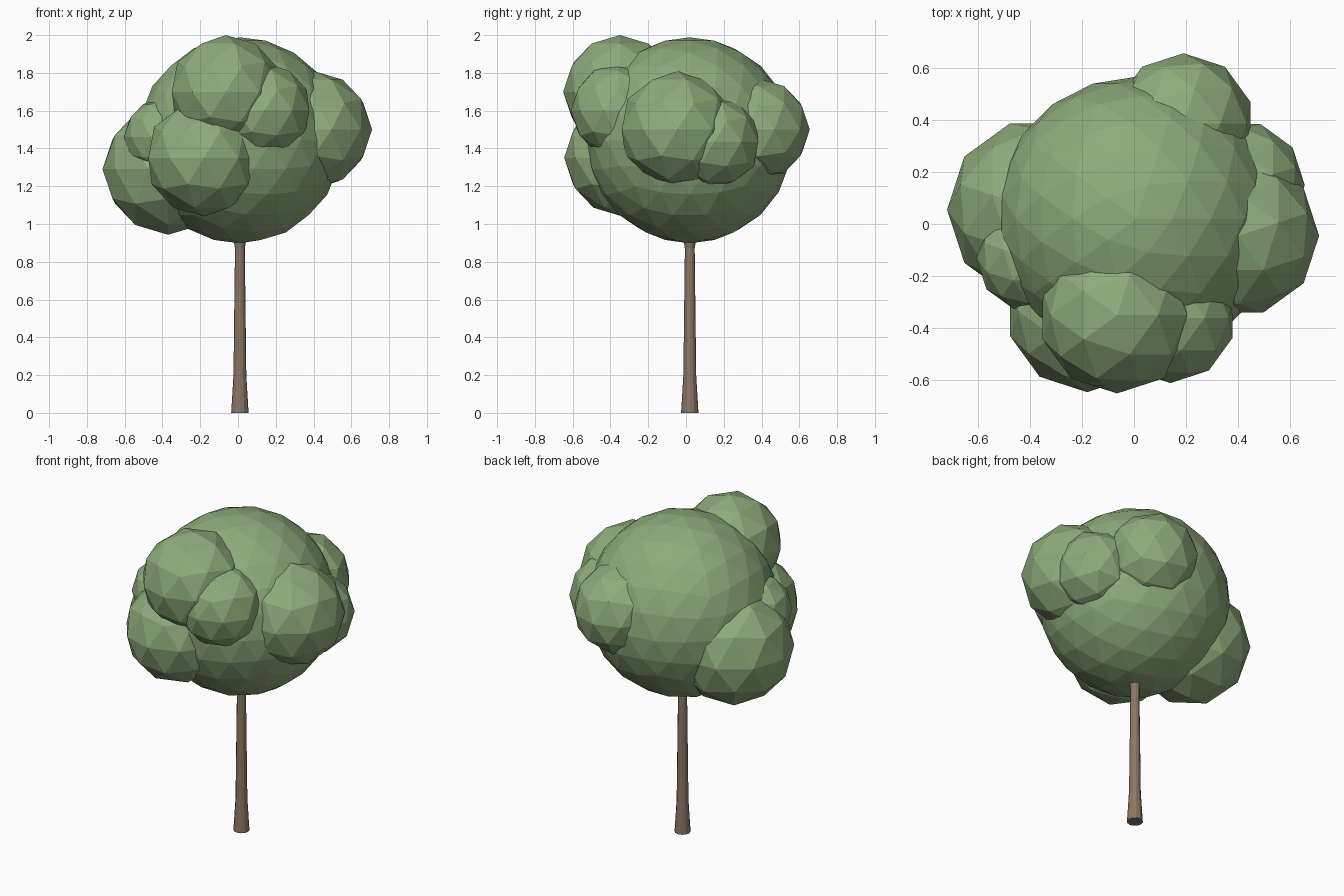
import bpy
import bmesh
from math import radians
from mathutils import Matrix

cube = bpy.data.objects.get("Cube")
if cube:
    bpy.data.objects.remove(cube, do_unlink=True)


def make_material(name, rgb):
    mat = bpy.data.materials.new(name)
    mat.use_nodes = True
    colour = (*rgb, 1.0)
    mat.diffuse_color = colour
    mat.node_tree.nodes["Principled BSDF"].inputs["Base Color"].default_value = colour
    return mat


def add_object(name, bm, mat):
    mesh = bpy.data.meshes.new(name)
    bm.to_mesh(mesh)
    bm.free()
    mesh.materials.append(mat)
    obj = bpy.data.objects.new(name, mesh)
    bpy.context.collection.objects.link(obj)
    return obj


def leaf_ball(name, centre, radius, detail=2, turn=0):
    bm = bmesh.new()
    matrix = Matrix.Translation(centre) @ Matrix.Rotation(radians(turn), 4, "Z")
    bmesh.ops.create_icosphere(bm, subdivisions=detail, radius=radius, matrix=matrix)
    return add_object(name, bm, leaf_green)


leaf_green = make_material("leaf green", (0.27, 0.41, 0.20))
bark_brown = make_material("bark brown", (0.26, 0.185, 0.135))
AXIS = (0.01, 0.02)

# Crown: one large faceted ball with smaller clumps pushed into it
leaf_ball("crown", (*AXIS, 1.443), 0.545, detail=3)
clumps = [
    ("left_clump", (0.40, -0.045, 1.50), 0.31, 90),
    ("left_small_clump", (0.41, 0.15, 1.435), 0.245, 90),
    ("back_clump", (0.19, 0.385, 1.50), 0.27, 0),
    ("front_top_clump", (-0.065, -0.35, 1.70), 0.30, 0),
    ("front_left_clump", (0.14, -0.36, 1.60), 0.25, 0),
    ("front_low_clump", (-0.18, -0.335, 1.35), 0.31, 0),
    ("right_clump", (-0.37, 0.055, 1.29), 0.347, 90),
    ("right_small_clump", (-0.40, -0.13, 1.46), 0.205, 90),
]
for name, centre, radius, turn in clumps:
    leaf_ball(name, centre, radius, turn=turn)

# Trunk: slim twelve-sided taper, flared at the foot and under the crown
profile = [(0.046, 0), (0.034, 0.2), (0.026, 0.87), (0.034, 0.92)]
sides = 12
bm = bmesh.new()
rings = []
for radius, height in profile:
    ring = bmesh.ops.create_circle(
        bm, segments=sides, radius=radius,
        matrix=Matrix.Translation((*AXIS, height)))["verts"]
    rings.append(ring)
for low, high in zip(rings, rings[1:]):
    for i in range(sides):
        j = (i + 1) % sides
        bm.faces.new((low[i], low[j], high[j], high[i]))
bm.faces.new(rings[0])
bm.faces.new(rings[-1])
bmesh.ops.recalc_face_normals(bm, faces=bm.faces)
add_object("trunk", bm, bark_brown)
